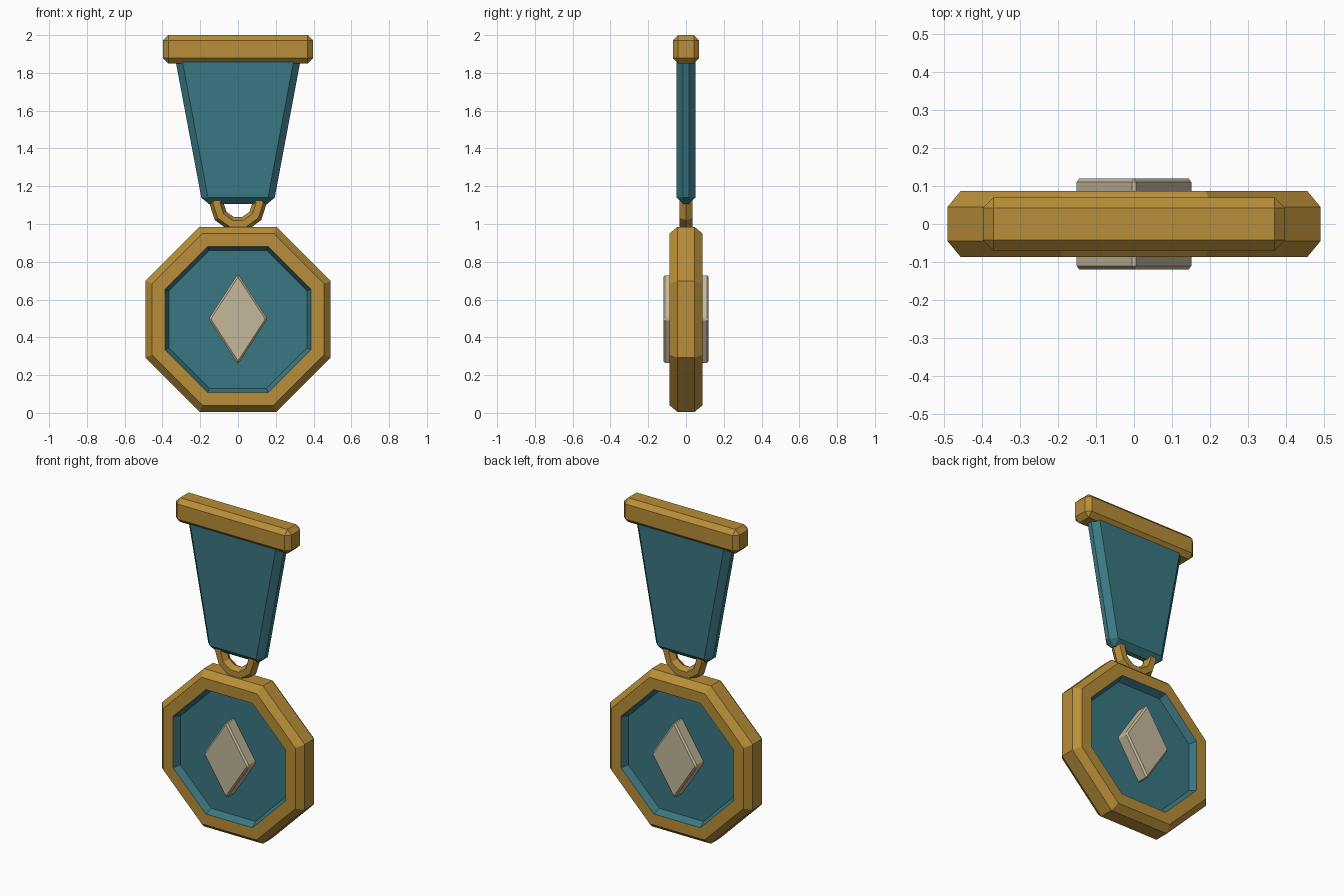
import bpy, bmesh
from math import pi, sin, cos

if "Cube" in bpy.data.objects:
    bpy.data.objects.remove(bpy.data.objects["Cube"])


def material(name, rgb):
    m = bpy.data.materials.new(name)
    m.diffuse_color = (*rgb, 1)
    m.use_nodes = True
    m.node_tree.nodes["Principled BSDF"].inputs["Base Color"].default_value = m.diffuse_color
    return m


gold = material("gold", (0.48, 0.27, 0.04))
teal = material("teal", (0.042, 0.185, 0.225))
silver = material("warm silver", (0.56, 0.48, 0.33))


def finish(name, bm, *mats):
    bmesh.ops.recalc_face_normals(bm, faces=bm.faces)
    me = bpy.data.meshes.new(name)
    bm.to_mesh(me)
    bm.free()
    for m in mats:
        me.materials.append(m)
    ob = bpy.data.objects.new(name, me)
    bpy.context.collection.objects.link(ob)
    return ob


def prism(name, outline, half_y, bevel, mat):
    """Extrude an x/z outline through y and chamfer every edge."""
    bm = bmesh.new()
    face = bm.faces.new([bm.verts.new((x, -half_y, z)) for x, z in outline])
    ext = bmesh.ops.extrude_face_region(bm, geom=[face])["geom"]
    bmesh.ops.translate(bm, vec=(0, 2 * half_y, 0),
                        verts=[v for v in ext if isinstance(v, bmesh.types.BMVert)])
    bmesh.ops.recalc_face_normals(bm, faces=bm.faces)
    bmesh.ops.bevel(bm, geom=bm.edges[:], offset=bevel, segments=1,
                    affect='EDGES', clamp_overlap=True)
    return finish(name, bm, mat)


def lathe(profile, sides, start, cz, closed=False):
    """Sweep (radius, y) points round the y axis at height cz."""
    bm = bmesh.new()
    rings = []
    for r, y in profile:
        rings.append([bm.verts.new((r * cos(start + 2 * pi * i / sides), y,
                                    cz + r * sin(start + 2 * pi * i / sides)))
                      for i in range(sides)])
    pairs = list(zip(rings, rings[1:]))
    if closed:
        pairs.append((rings[-1], rings[0]))
    for a, b in pairs:
        for i in range(sides):
            j = (i + 1) % sides
            bm.faces.new((a[i], a[j], b[j], b[i]))
    if not closed:
        bm.faces.new(rings[0])
        bm.faces.new(rings[-1])
    return bm


# Octagonal medal: gold rim with a teal recess on both faces
CZ = 0.495
half = [(0.365, -0.045), (0.386, -0.087), (0.455, -0.087), (0.49, -0.045)]
profile = half + [(a, -y) for a, y in reversed(half)]
k = 1 / cos(pi / 8)
bm = lathe([(a * k, y) for a, y in profile], 8, pi / 8, CZ)
for f in bm.faces:
    if all((v.co.x ** 2 + (v.co.z - CZ) ** 2) ** 0.5 < 0.39 * k for v in f.verts):
        f.material_index = 1
finish("medal_disc", bm, gold, teal)

# Diamond emblem running through the disc
prism("diamond_emblem", [(0.156, 0.497), (0, 0.737), (-0.156, 0.497), (0, 0.257)],
      0.12, 0.01, silver)

# Hanging ring
tube = [(0.114 + 0.038 * cos(i * pi / 3), 0.04 * sin(i * pi / 3)) for i in range(6)]
finish("hanging_ring", lathe(tube, 10, 0, 1.11, closed=True), gold)

# Tapered ribbon
prism("ribbon", [(-0.188, 1.105), (0.188, 1.105), (0.339, 1.91), (-0.339, 1.91)],
      0.05, 0.035, teal)

# Top bar
prism("top_bar", [(-0.397, 1.85), (0.397, 1.85), (0.397, 2.0), (-0.397, 2.0)],
      0.07, 0.028, gold)
